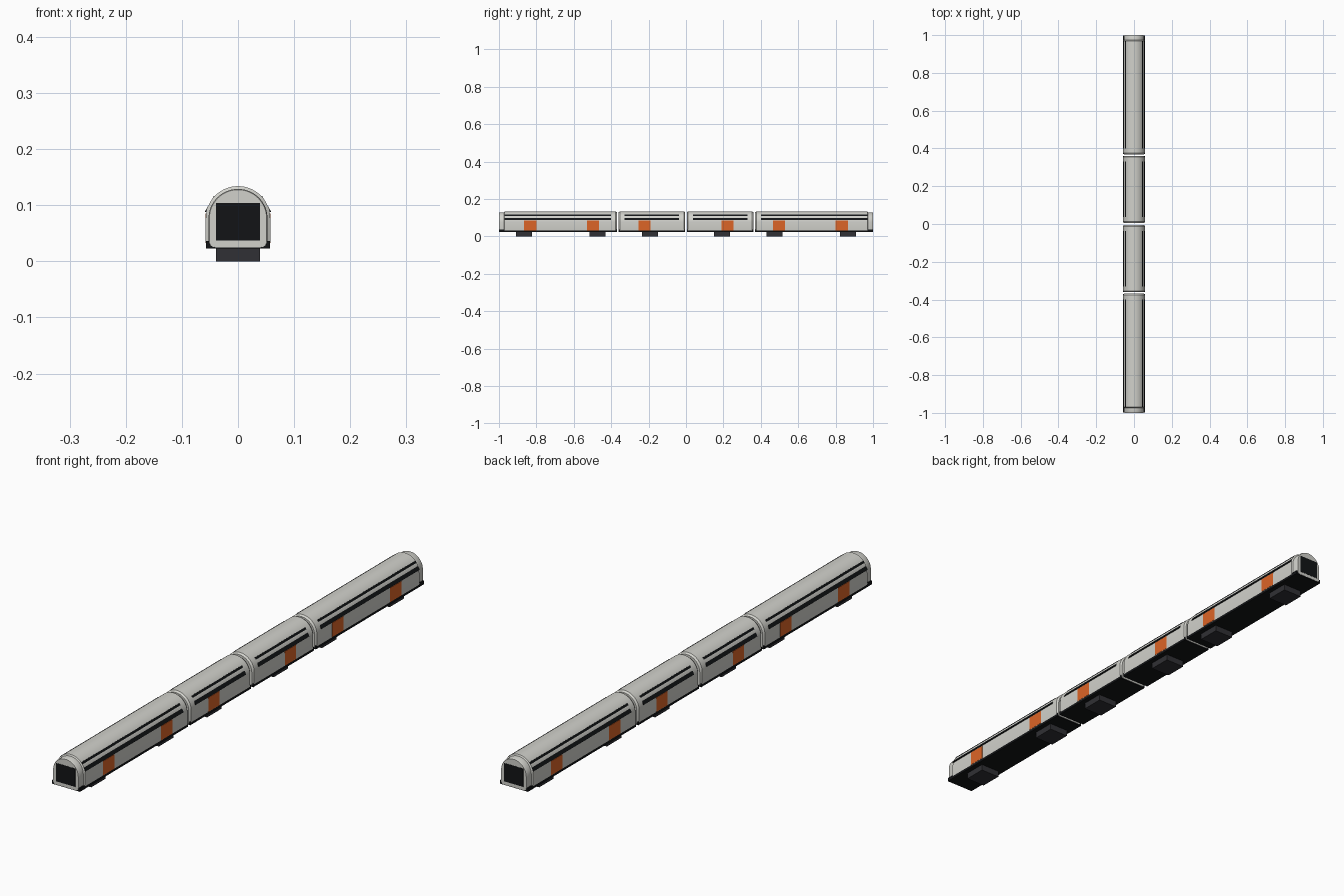
import bpy, bmesh, math

if "Cube" in bpy.data.objects:
    bpy.data.objects.remove(bpy.data.objects["Cube"])


def material(name, rgb):
    m = bpy.data.materials.new(name)
    m.diffuse_color = (*rgb, 1)
    m.use_nodes = True
    m.node_tree.nodes["Principled BSDF"].inputs["Base Color"].default_value = m.diffuse_color
    return m


SHELL = material("warm_grey", (0.64, 0.64, 0.60))
BLACK = material("black", (0.006, 0.007, 0.008))
DARK = material("dark_grey", (0.03, 0.03, 0.035))
ORANGE = material("orange", (0.72, 0.13, 0.02))

HALF_W, ARCH_Z, FLOOR_Z = 0.0575, 0.0765, 0.025


def section(inset):
    """Half-round roof, straight sides, small rounded lower corners."""
    w, r = HALF_W - inset, 0.010
    pts = [(w * math.cos(math.pi * i / 32), ARCH_Z + w * math.sin(math.pi * i / 32))
           for i in range(33)]
    for cx, start in ((-w + r, math.pi), (w - r, 1.5 * math.pi)):
        for i in range(6):
            a = start + math.pi / 2 * i / 5
            pts.append((cx + r * math.cos(a), FLOOR_Z + r + r * math.sin(a)))
    return pts


def loft(name, stations, mat):
    """Skin the section along y; stations are (y, inset)."""
    bm = bmesh.new()
    rings = [[bm.verts.new((x, y, z)) for x, z in section(i)] for y, i in stations]
    n = len(rings[0])
    for a, b in zip(rings, rings[1:]):
        for k in range(n):
            bm.faces.new((a[k], a[(k + 1) % n], b[(k + 1) % n], b[k]))
    bm.faces.new(rings[0])
    bm.faces.new(rings[-1])
    return finish(name, bm, mat, True)


def prism(name, profile, y0, y1, mat):
    """Extrude an x-z profile from y0 to y1."""
    bm = bmesh.new()
    a, b = [[bm.verts.new((x, y, z)) for x, z in profile] for y in (y0, y1)]
    n = len(profile)
    for k in range(n):
        bm.faces.new((a[k], a[(k + 1) % n], b[(k + 1) % n], b[k]))
    bm.faces.new(a)
    bm.faces.new(b)
    return finish(name, bm, mat)


def finish(name, bm, mat, smooth=False):
    bmesh.ops.recalc_face_normals(bm, faces=bm.faces)
    me = bpy.data.meshes.new(name)
    bm.to_mesh(me)
    bm.free()
    ob = bpy.data.objects.new(name, me)
    bpy.context.collection.objects.link(ob)
    me.materials.append(mat)
    if smooth:
        bpy.ops.object.select_all(action='DESELECT')
        ob.select_set(True)
        bpy.context.view_layer.objects.active = ob
        bpy.ops.object.shade_smooth_by_angle(angle=math.radians(30))
    return ob


def rect(x0, x1, z0, z1):
    return [(x0, z0), (x1, z0), (x1, z1), (x0, z1)]


# Car layout for the front half; the rear half is mirrored in y
CARS = [
    dict(name="end_car",
         shell=[(-1.0, 0.0065), (-0.997, 0.005), (-0.973, 0.005), (-0.970, 0),
                (-0.376, 0), (-0.369, 0.005)],
         skirt=(-0.999, -0.371), window=(-0.97, -0.40),
         doors=(-0.833, -0.497), bogies=(-0.866, -0.473)),
    dict(name="middle_car",
         shell=[(-0.361, 0.005), (-0.354, 0), (-0.012, 0), (-0.005, 0.005)],
         skirt=(-0.359, -0.007), window=(-0.33, -0.037),
         doors=(-0.222,), bogies=(-0.193,)),
]

for s, end in ((1, "front"), (-1, "rear")):
    for car in CARS:
        tag = f"{end}_{car['name']}"
        # body shell and dark underframe
        loft(tag + "_shell", [(s * y, i) for y, i in car["shell"]], SHELL)
        prism(tag + "_underframe", rect(-0.057, 0.057, 0.023, 0.036),
              *(s * y for y in car["skirt"]), BLACK)
        # tilted window band and door panels on both sides
        for m, side in ((1, "right"), (-1, "left")):
            band = [(0.0595, 0.0875), (0.0427, 0.1170), (0.038, 0.114), (0.053, 0.0875)]
            prism(f"{tag}_{side}_window_band", [(m * x, z) for x, z in band],
                  *(s * y for y in car["window"]), BLACK)
            for y in car["doors"]:
                prism(f"{tag}_{side}_door", rect(m * 0.050, m * 0.0582, 0.033, 0.085),
                      s * y - 0.0325, s * y + 0.0325, ORANGE)
        # bogies
        for y in car["bogies"]:
            prism(tag + "_bogie", rect(-0.039, 0.039, 0, 0.025),
                  s * y - 0.042, s * y + 0.042, DARK)
    # windscreen
    prism(end + "_windscreen", rect(-0.039, 0.039, 0.037, 0.104),
          s * -1.0008, s * -0.99, BLACK)
